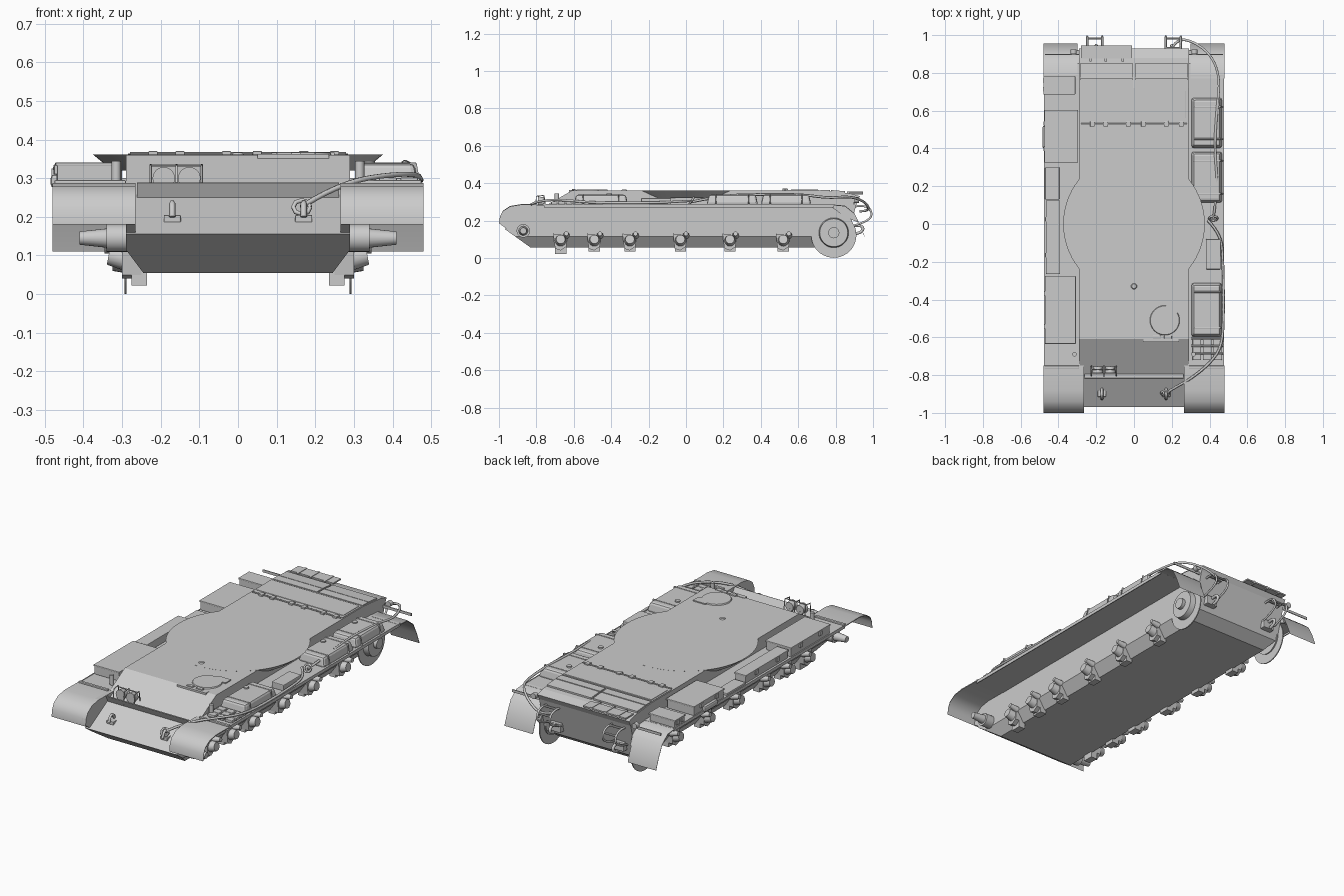
import bpy, bmesh, math
from mathutils import Vector


def finish(bm, name, bevel=0.0, smooth=False):
    bmesh.ops.recalc_face_normals(bm, faces=bm.faces)
    me = bpy.data.meshes.new(name)
    bm.to_mesh(me)
    bm.free()
    ob = bpy.data.objects.new(name, me)
    bpy.context.collection.objects.link(ob)
    if bevel:
        m = ob.modifiers.new("bevel", 'BEVEL')
        m.width, m.segments = bevel, 2
    if smooth:
        bpy.ops.object.select_all(action='DESELECT')
        ob.select_set(True)
        bpy.context.view_layer.objects.active = ob
        bpy.ops.object.shade_smooth_by_angle(angle=math.radians(35))
    return ob


def box(name, x, y, z, bevel=0.0, taper=0.0):
    bm = bmesh.new()
    bmesh.ops.create_cube(bm, size=1)
    for v in bm.verts:
        k = taper if v.co.z > 0 else 0
        v.co = [(r[0] + r[1]) / 2 + c * (abs(r[1] - r[0]) - (2 * k if i < 2 else 0))
                for i, (r, c) in enumerate(zip((x, y, z), v.co))]
    return finish(bm, name, bevel)


def extrude(name, profile, x0, x1, smooth=False):
    # extrude a (y, z) outline along x
    bm = bmesh.new()
    f = bm.faces.new([bm.verts.new((x0, y, z)) for y, z in profile])
    r = bmesh.ops.extrude_face_region(bm, geom=[f])
    bmesh.ops.translate(bm, vec=(x1 - x0, 0, 0),
                        verts=[g for g in r['geom'] if isinstance(g, bmesh.types.BMVert)])
    return finish(bm, name, smooth=smooth)


def strip(name, path, x0, x1, t=0.005):
    # curved sheet metal following a (y, z) path
    return extrude(name, path + [(y, z - t) for y, z in reversed(path)], x0, x1, True)


def rod(name, p, q, r1, r2=None, n=20):
    p, q = Vector(p), Vector(q)
    d = q - p
    bm = bmesh.new()
    bmesh.ops.create_cone(bm, cap_ends=True, segments=n, radius1=r1,
                          radius2=r1 if r2 is None else r2, depth=d.length)
    bm.transform(d.to_track_quat('Z', 'Y').to_matrix().to_4x4())
    bmesh.ops.translate(bm, vec=(p + q) / 2, verts=bm.verts)
    return finish(bm, name, smooth=True)


def tube(name, pts, r, smooth=True):
    cu = bpy.data.curves.new(name, 'CURVE')
    cu.dimensions = '3D'
    cu.bevel_depth, cu.bevel_resolution, cu.use_fill_caps = r, 1, True
    sp = cu.splines.new('NURBS' if smooth else 'POLY')
    sp.points.add(len(pts) - 1)
    for a, b in zip(sp.points, pts):
        a.co = (*b, 1)
    if smooth:
        sp.use_endpoint_u, sp.order_u, sp.resolution_u = True, 3, 6
    ob = bpy.data.objects.new(name, cu)
    bpy.context.collection.objects.link(ob)
    bpy.ops.object.select_all(action='DESELECT')
    ob.select_set(True)
    bpy.context.view_layer.objects.active = ob
    bpy.ops.object.convert(target='MESH')


# hull with chamfered lower edges
hull = extrude("hull", [(-0.97, 0.155), (-0.61, 0.36), (0.72, 0.36), (0.88, 0.345), (0.93, 0.33),
                        (0.915, 0.30), (0.86, 0.10), (0.80, 0.055), (-0.83, 0.055)], -0.29, 0.29)
bm = bmesh.new()
bm.from_mesh(hull.data)
for s in (-1, 1):
    r = bmesh.ops.bisect_plane(bm, geom=bm.verts[:] + bm.edges[:] + bm.faces[:],
                               plane_co=(s * 0.29, 0, 0.115), plane_no=(s * 0.06, 0, -0.045), clear_outer=True)
    bmesh.ops.edgeloop_fill(bm, edges=[e for e in r['geom_cut'] if isinstance(e, bmesh.types.BMEdge)])
bm.to_mesh(hull.data)
bm.free()

# turret ring bulge, flared out under the roof
rod("ring_bulge", (0, 0, 0.32), (0, 0, 0.361), 0.325, 0.375, 64)

for s in (-1, 1):
    # fenders and mudguards
    box("fender", (s * 0.285, s * 0.475), (-0.76, 0.79), (0.28, 0.286))
    box("fender_edge", (s * 0.471, s * 0.476), (-0.76, 0.79), (0.27, 0.288))
    nose = [(-0.75, 0.286), (-0.88, 0.288), (-0.94, 0.278), (-0.98, 0.252), (-0.995, 0.22), (-1.0, 0.185)]
    strip("front_mudguard", nose, s * 0.265, s * 0.48)
    extrude("mudguard_inner_plate", nose + [(-0.95, 0.15), (-0.88, 0.12), (-0.84, 0.13)], s * 0.265, s * 0.29)
    strip("rear_mudguard", [(0.77, 0.287), (0.85, 0.28), (0.90, 0.24), (0.93, 0.18), (0.955, 0.115)],
          s * 0.30, s * 0.48)
    extrude("rear_mudguard_bracket", [(0.76, 0.285), (0.85, 0.28), (0.90, 0.24), (0.92, 0.19), (0.85, 0.22)],
            s * 0.29, s * 0.30)
    box("mudguard_hinge", (s * 0.29, s * 0.475), (-0.765, -0.75), (0.284, 0.295), 0.003)

    # idler mount and final drive
    rod("idler_hub", (s * 0.28, -0.87, 0.145), (s * 0.34, -0.87, 0.145), 0.036)
    rod("idler_axle", (s * 0.33, -0.87, 0.145), (s * 0.41, -0.87, 0.145), 0.026, 0.017)
    rod("final_drive_disc", (s * 0.288, 0.79, 0.122), (s * 0.294, 0.79, 0.122), 0.121, n=40)
    rod("final_drive", (s * 0.28, 0.79, 0.135), (s * 0.325, 0.79, 0.135), 0.082, 0.075, 36)
    rod("final_drive_hub", (s * 0.32, 0.79, 0.135), (s * 0.345, 0.79, 0.135), 0.03)

    # suspension arm mounts
    for y in (-0.67, -0.49, -0.30, -0.03, 0.235, 0.52):
        extrude("arm_mount", [(y - 0.04, 0.13), (y + 0.035, 0.12), (y + 0.03, 0.06), (y, 0.04), (y - 0.03, 0.05)],
                s * 0.25, s * 0.30)
        rod("arm_pivot", (s * 0.28, y, 0.09), (s * 0.335, y, 0.10), 0.033, 0.024, 16)
        box("arm_foot", (s * 0.235, s * 0.275), (y - 0.03, y + 0.03), (0.022 if y < -0.6 else 0.035, 0.07))
        rod("bump_stop", (s * 0.29, y + 0.03, 0.12), (s * 0.34, y + 0.03, 0.13), 0.018, 0.012, 12)

    # front and rear tow hooks
    box("tow_hook_plate", (s * 0.17 - 0.022, s * 0.17 + 0.022), (-0.915, -0.86), (0.185, 0.205), 0.003)
    tube("tow_hook", [(s * 0.17, -0.87, 0.20), (s * 0.17, -0.885, 0.235), (s * 0.17, -0.915, 0.235),
                      (s * 0.17, -0.925, 0.20)], 0.008)
    box("rear_hook_plate", (s * 0.20 - 0.035, s * 0.20 + 0.035), (0.86, 0.90), (0.13, 0.18), 0.004)
    tube("rear_hook", [(s * 0.20, 0.89, 0.17), (s * 0.20, 0.94, 0.18), (s * 0.20, 0.95, 0.14),
                       (s * 0.20, 0.91, 0.13)], 0.009)

    # rear drum racks
    for x in (0.168, 0.248):
        tube("rack_arm", [(s * x, 0.90, 0.275), (s * x, 0.97, 0.285), (s * x, 1.0, 0.23), (s * x, 0.96, 0.19),
                          (s * x, 0.885, 0.17)], 0.006)
    for y, z in ((0.982, 0.255), (0.93, 0.278)):
        rod("rack_bar", (s * 0.168, y, z), (s * 0.248, y, z), 0.006, n=8)
    rod("rear_lamp", (s * 0.32, 0.90, 0.31), (s * 0.32, 0.925, 0.31), 0.016)
    rod("fender_lamp", (s * 0.315, -0.69, 0.29), (s * 0.315, -0.69, 0.345), 0.012, n=12)
    box("fender_stay", (s * 0.29, s * 0.47), (0.895, 0.90), (0.285, 0.30))

# splash board on the glacis, leaning forward
extrude("splash_board", [(-0.80, 0.245), (-0.82, 0.287), (-0.815, 0.289), (-0.79, 0.25)], -0.262, 0.262)

# paired headlights with guard
for x in (-0.192, -0.126):
    rod("headlight", (x, -0.79, 0.30), (x, -0.755, 0.30), 0.029, 0.024, 24)
    rod("headlight_base", (x, -0.765, 0.255), (x, -0.765, 0.29), 0.012, n=12)
for x in (-0.226, -0.159, -0.094):
    tube("headlight_guard", [(x, -0.75, 0.27), (x, -0.76, 0.335), (x, -0.80, 0.33), (x, -0.805, 0.26)], 0.003, False)
rod("guard_bar", (-0.226, -0.77, 0.333), (-0.094, -0.77, 0.333), 0.003, n=8)

# driver hatch and periscopes
rod("driver_hatch", (0.163, -0.51, 0.358), (0.163, -0.51, 0.366), 0.08, 0.076, 32)
extrude("hatch_arm", [(-0.47, 0.358), (-0.42, 0.358), (-0.42, 0.366), (-0.47, 0.366)], 0.17, 0.25)
box("periscope_base", (0.05, 0.235), (-0.625, -0.60), (0.35, 0.362))
for x in (0.12, 0.18):
    box("periscope", (x - 0.02, x + 0.02), (-0.61, -0.59), (0.355, 0.368), 0.003)
rod("roof_cap", (0, -0.33, 0.358), (0, -0.33, 0.366), 0.018, 0.012, 16)

# engine deck grilles and hinges
box("deck_panel", (-0.285, 0.285), (0.54, 0.71), (0.355, 0.363))
box("radiator_cover", (-0.275, 0.275), (0.56, 0.705), (0.36, 0.366), 0.002)
for x in (-0.285, 0.005):
    box("rear_deck_panel", (x, x + 0.28), (0.72, 0.77), (0.35, 0.364))
    extrude("fan_cover", [(0.775, 0.35), (0.85, 0.345), (0.85, 0.357), (0.775, 0.363)], x, x + 0.28)
rod("hinge_rod", (-0.28, 0.53, 0.364), (0.28, 0.53, 0.364), 0.004, n=8)
for x in (-0.22, -0.15, -0.03, 0.05, 0.17, 0.25):
    box("deck_hinge", (x - 0.012, x + 0.012), (0.515, 0.545), (0.357, 0.37), 0.002)
box("rear_raised_panel", (-0.28, -0.01), (0.875, 0.945), (0.345, 0.353))
for x in (-0.23, -0.15, -0.06):
    box("panel_strap", (x - 0.006, x + 0.006), (0.86, 0.945), (0.34, 0.356))

# left fender stowage boxes with lids
for i, (x0, x1, y0, y1, h) in enumerate([(-0.468, -0.312, -0.63, -0.28, 0.335), (-0.462, -0.395, -0.26, 0.12, 0.328),
                                         (-0.47, -0.30, 0.33, 0.60, 0.335), (-0.475, -0.315, 0.69, 0.78, 0.325)]):
    box("stowage_box", (x0, x1), (y0, y1), (0.284, h), 0.004)
    box("stowage_lid", (x0 - 0.004, x1 + 0.004), (y0 - 0.004, y1 + 0.004), (h - 0.004, h + 0.005), 0.002)
    for k in (0.25, 0.75):
        y = y0 + (y1 - y0) * k
        box("box_latch", (x0 - 0.008, x0 + 0.002), (y - 0.012, y + 0.012), (h - 0.025, h), 0.002)
box("exhaust", (-0.485, -0.44), (0.40, 0.52), (0.275, 0.31), 0.01)
box("fender_tray", (-0.47, -0.395), (0.13, 0.30), (0.284, 0.298), 0.003)

# right fender fuel tanks
for y0, y1 in ((-0.60, -0.31), (0.11, 0.385), (0.40, 0.67)):
    box("fuel_tank", (0.302, 0.468), (y0, y1), (0.284, 0.338), 0.012, 0.012)
    for y in (y0 + 0.05, y1 - 0.05):
        box("tank_strap", (0.306, 0.472), (y - 0.005, y + 0.005), (0.284, 0.341), 0.006, 0.01)
    rod("tank_cap", (0.34, y1 - 0.1, 0.335), (0.34, y1 - 0.1, 0.345), 0.014, n=16)
box("tool_box", (0.38, 0.458), (-0.24, -0.08), (0.284, 0.32), 0.004)
# spare track links
for y in (-0.705, -0.665, -0.625):
    for x in (0.31, 0.365, 0.42):
        box("track_link", (x, x + 0.046), (y - 0.016, y + 0.016), (0.286, 0.302), 0.004)
    rod("track_pin", (0.305, y + 0.02, 0.295), (0.47, y + 0.02, 0.295), 0.006, n=8)

# tow cables
tube("front_tow_cable", [(0.165, -0.90, 0.225), (0.20, -0.875, 0.25), (0.30, -0.82, 0.295), (0.40, -0.74, 0.31),
                         (0.465, -0.65, 0.31), (0.475, -0.5, 0.295), (0.472, -0.2, 0.295), (0.46, -0.05, 0.30),
                         (0.39, 0.02, 0.305)], 0.007)
tube("rear_tow_cable", [(0.20, 0.93, 0.25), (0.23, 0.985, 0.25), (0.33, 0.96, 0.30), (0.42, 0.88, 0.33),
                        (0.455, 0.76, 0.32), (0.44, 0.62, 0.34), (0.425, 0.40, 0.34), (0.445, 0.2, 0.335),
                        (0.42, 0.03, 0.30)], 0.007)
for x, y, z in ((0.165, -0.895, 0.225), (0.42, 0.03, 0.305)):
    tube("cable_eye", [(x + 0.022 * math.cos(a * 0.785), y + 0.012 * math.sin(a * 0.785),
                        z + 0.018 * math.sin(a * 0.785)) for a in range(9)], 0.006, False)
